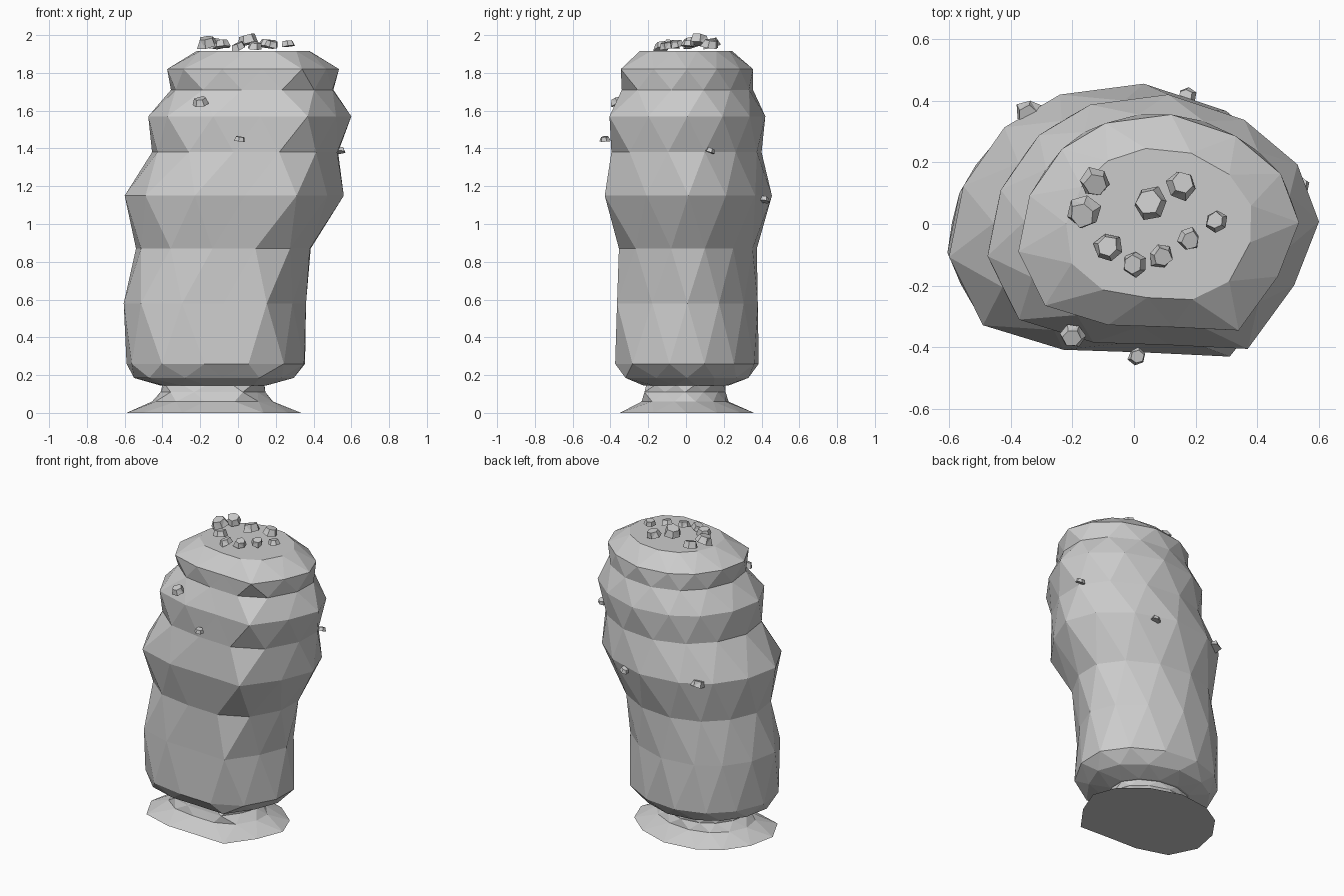
import bpy, bmesh, random
from mathutils import Vector, Euler

if "Cube" in bpy.data.objects:
    bpy.data.objects.remove(bpy.data.objects["Cube"])

random.seed(4)

# Plan outline of the boulder column: flat front, rounded back
PLAN = [(-1, -.27), (-.81, -.77), (-.36, -.95), (.1, -.97), (.57, -1), (.85, -.5), (1, 0),
        (.87, .45), (.55, .8), (.09, 1), (-.38, .92), (-.69, .68), (-.92, .25)]
N = len(PLAN)


def ring_points(z, x0, x1, y0, y1, half):
    pts = PLAN
    if half:
        pts = [((a[0] + b[0]) / 2, (a[1] + b[1]) / 2)
               for a, b in zip(PLAN, PLAN[1:] + PLAN[:1])]
    xs, ys = [p[0] for p in pts], [p[1] for p in pts]
    fit = lambda v, s, lo, hi: lo + (v - min(s)) / (max(s) - min(s)) * (hi - lo)
    return [(fit(p[0], xs, x0, x1), fit(p[1], ys, y0, y1), z) for p in pts]


def finish(name, bm):
    bmesh.ops.recalc_face_normals(bm, faces=bm.faces)
    me = bpy.data.meshes.new(name)
    bm.to_mesh(me)
    bm.free()
    ob = bpy.data.objects.new(name, me)
    bpy.context.collection.objects.link(ob)
    return ob


def faceted_loft(name, rings, half):
    """Stack rings, each turned half a step, joined by triangles."""
    bm = bmesh.new()
    loops = []
    for i, r in enumerate(rings):
        h = (i % 2 == 1) != half
        loops.append((h, [bm.verts.new(p) for p in ring_points(*r, h)]))
    for (ha, a), (hb, b) in zip(loops, loops[1:]):
        for i in range(N):
            j = (i + 1) % N
            if hb:
                bm.faces.new((a[i], a[j], b[i]))
                bm.faces.new((a[j], b[j], b[i]))
            else:
                bm.faces.new((a[i], b[j], b[i]))
                bm.faces.new((a[i], a[j], b[j]))
    bm.faces.new(loops[0][1])
    bm.faces.new(loops[-1][1])
    return finish(name, bm)


# Foot: flared skirt and narrow neck (z, x min, x max, y min, y max)
faceted_loft("foot", [
    (0.0, -.59, .335, -.35, .36),
    (.06, -.455, .185, -.235, .225),
    (.11, -.41, .145, -.22, .21),
    (.15, -.40, .14, -.21, .21)], False)

# Main rock column
faceted_loft("rock_column", [
    (.145, -.41, .15, -.225, .225),
    (.185, -.55, .295, -.32, .33),
    (.26, -.59, .355, -.375, .385),
    (.58, -.605, .36, -.365, .38),
    (.87, -.54, .385, -.355, .375),
    (1.15, -.60, .56, -.43, .455),
    (1.38, -.455, .53, -.395, .40),
    (1.57, -.475, .60, -.405, .42),
    (1.71, -.355, .505, -.34, .355),
    (1.82, -.375, .535, -.345, .355),
    (1.915, -.22, .38, -.245, .245)], True)


# Pebbles: flattened six-sided chips with a smaller turned top
def pebble(name, x, y, z, r, tilt=.3):
    bm = bmesh.new()
    bmesh.ops.create_cone(bm, cap_ends=True, segments=6, radius1=r * .95,
                          radius2=r * .7, depth=r * .75)
    rot = Euler((random.uniform(-tilt, tilt), random.uniform(-tilt, tilt),
                 random.uniform(0, 6.28))).to_matrix()
    for v in bm.verts:
        v.co *= random.uniform(.88, 1.12)
        v.co = rot @ v.co + Vector((x, y, z))
    bmesh.ops.triangulate(bm, faces=[f for f in bm.faces if len(f.verts) == 4])
    finish(name, bm)


top = [(-.125, .13, 1.955, .054), (-.165, .035, 1.965, .058), (.05, .07, 1.975, .058),
       (.155, .13, 1.955, .052), (.265, .01, 1.955, .04), (.18, -.05, 1.955, .04),
       (.09, -.105, 1.945, .044), (0, -.13, 1.94, .045), (-.085, -.075, 1.955, .05)]
for i, p in enumerate(top):
    pebble(f"top_pebble_{i + 1}", *p)

side = [(-.2, -.365, 1.65, .042), (.01, -.43, 1.45, .03), (.54, .13, 1.39, .03),
        (.17, .415, 1.13, .032), (-.34, .355, 1.15, .05)]
for i, p in enumerate(side):
    pebble(f"side_pebble_{i + 1}", *p)
